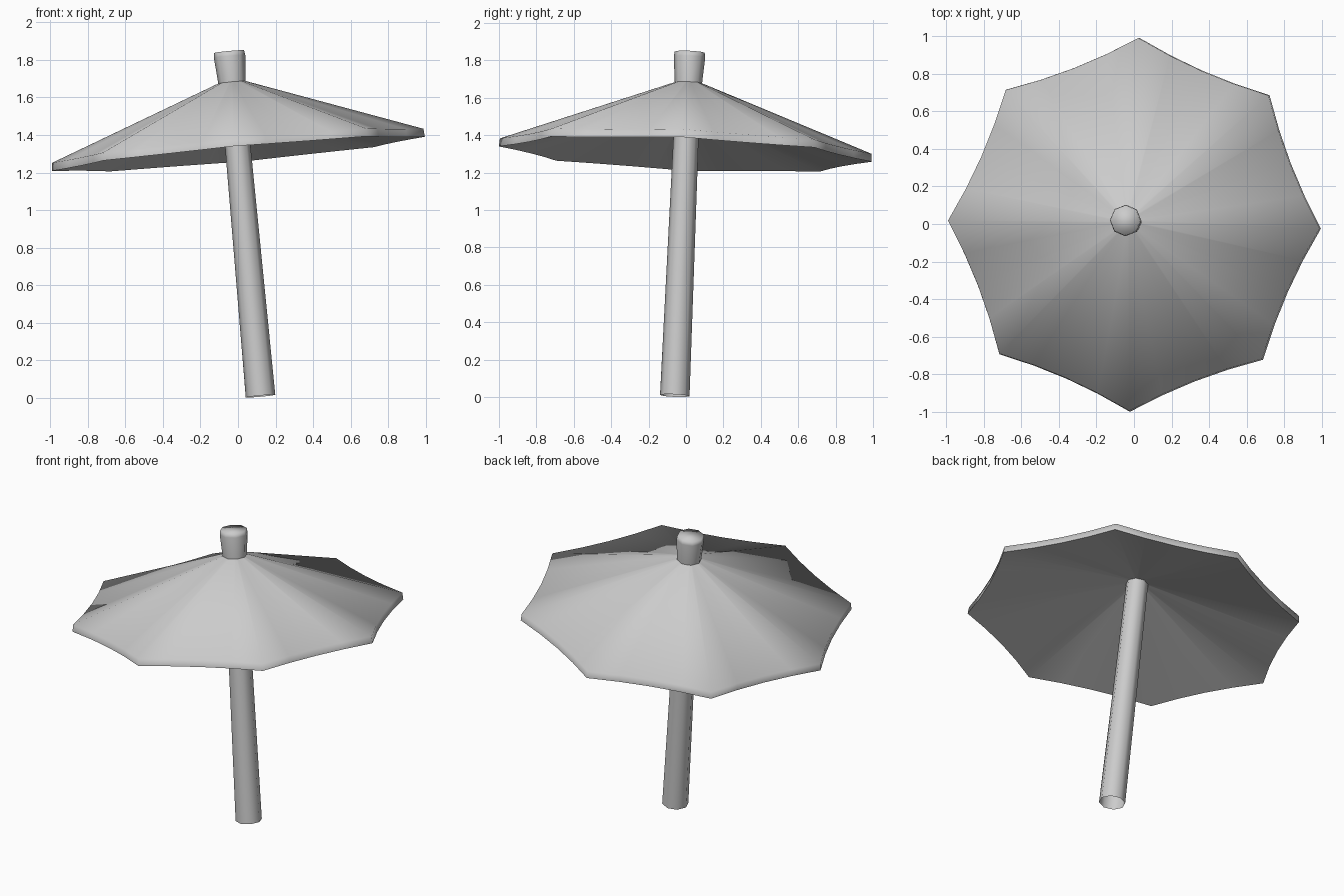
import bpy, bmesh, math
from mathutils import Vector

if "Cube" in bpy.data.objects:
    bpy.data.objects.remove(bpy.data.objects["Cube"])

# One plain grey for everything
grey = bpy.data.materials.new("plain_grey")
grey.diffuse_color = (0.6, 0.6, 0.6, 1)
grey.use_nodes = True
grey.node_tree.nodes["Principled BSDF"].inputs["Base Color"].default_value = grey.diffuse_color

# Shared leaning axis
BASE = Vector((0.12, -0.06, 0.008))
AXIS = Vector((-0.091, 0.0435, 1)).normalized()
LEAN = Vector((0, 0, 1)).rotation_difference(AXIS)
TURN = math.radians(-1.3)
SIDES = 8


def octagon(radius, steps=1, sag=0.0):
    """Outline points of an octagon whose edges bow inward by sag."""
    corners = [Vector((math.cos(TURN + i * math.tau / SIDES),
                       math.sin(TURN + i * math.tau / SIDES), 0)) for i in range(SIDES)]
    points = []
    for i in range(SIDES):
        for s in range(steps):
            t = s / steps
            p = corners[i].lerp(corners[(i + 1) % SIDES], t)
            points.append(p * radius * (1 - sag * 4 * t * (1 - t)))
    return points


def loft(name, profile, steps=1, sag=0.0, cap_start=False, cap_end=False):
    """Skin octagonal rings given as (radius, height) along the leaning axis."""
    bm = bmesh.new()
    rings = [[bm.verts.new(p + Vector((0, 0, h))) for p in octagon(r, steps, sag)]
             for r, h in profile]
    n = len(rings[0])
    for a, b in zip(rings, rings[1:]):
        for i in range(n):
            j = (i + 1) % n
            bm.faces.new((a[i], a[j], b[j], b[i]))
    if cap_start:
        bm.faces.new(rings[0][::-1])
    if cap_end:
        bm.faces.new(rings[-1])
    mesh = bpy.data.meshes.new(name)
    bm.to_mesh(mesh)
    bm.free()
    mesh.materials.append(grey)
    obj = bpy.data.objects.new(name, mesh)
    bpy.context.collection.objects.link(obj)
    obj.location = BASE
    obj.rotation_mode = 'QUATERNION'
    obj.rotation_quaternion = LEAN
    bpy.context.view_layer.objects.active = obj
    obj.select_set(True)
    bpy.ops.object.shade_smooth_by_angle(angle=math.radians(100))
    obj.select_set(False)
    return obj


# Tapered pole, open at the foot
loft("pole", [(0.079, 0), (0.066, 1.56)])

# Canopy: shallow underside, upright rim, straight cone above
loft("canopy", [(0.05, 1.54), (0.998, 1.298), (0.994, 1.341), (0.05, 1.69)],
     steps=4, sag=0.027)

# Flared finial on the peak
loft("finial", [(0.072, 1.665), (0.084, 1.82), (0.08, 1.846)], cap_end=True)
